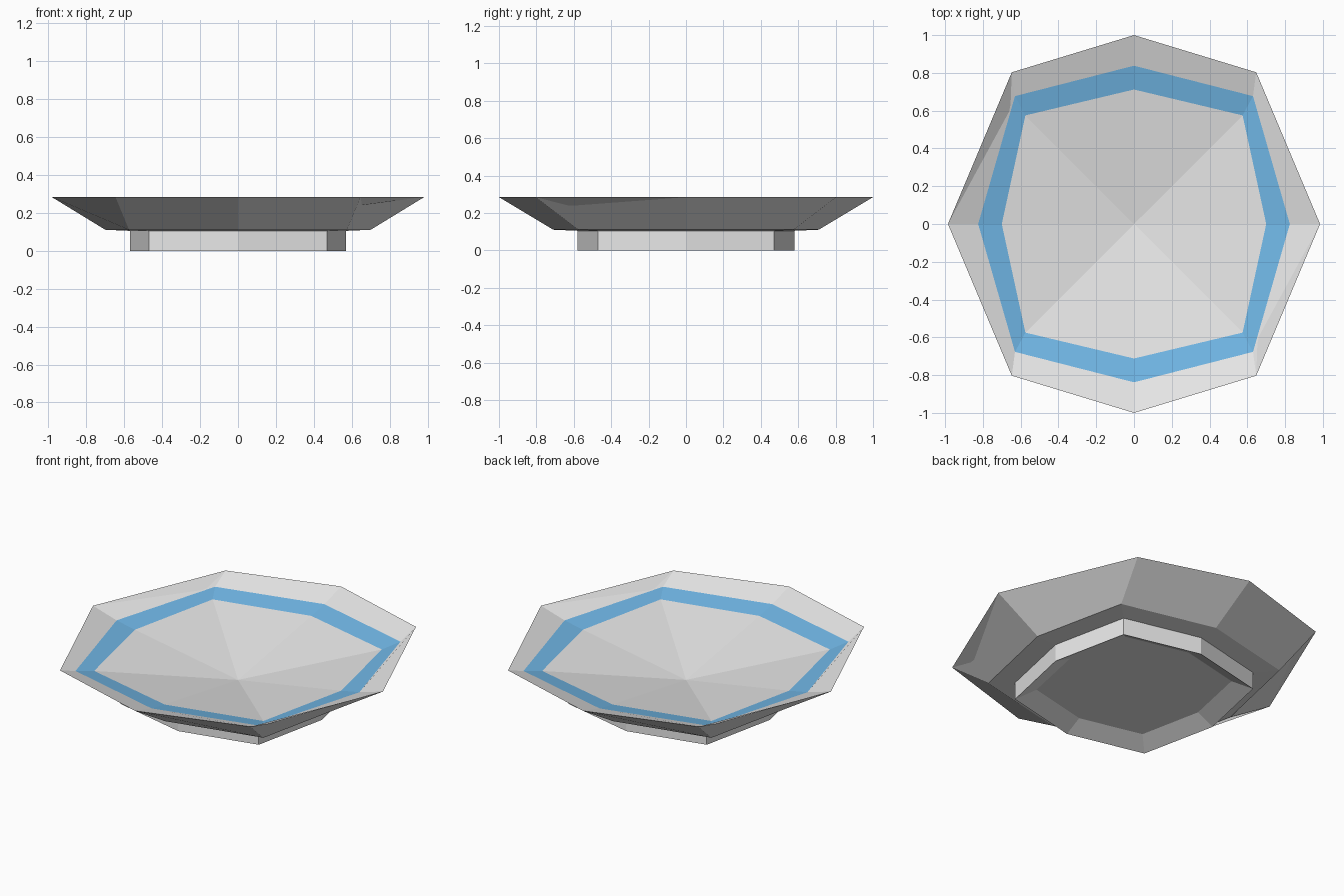
import bpy
import bmesh

if "Cube" in bpy.data.objects:
    bpy.data.objects.remove(bpy.data.objects["Cube"])


def material(name, rgb):
    m = bpy.data.materials.new(name)
    m.diffuse_color = (*rgb, 1.0)
    m.use_nodes = True
    m.node_tree.nodes["Principled BSDF"].inputs["Base Color"].default_value = m.diffuse_color
    return m


white = material("glazed white", (0.8, 0.8, 0.8))
blue = material("blue band", (0.17, 0.49, 0.82))


def octagon(x, y, dx, dy, z):
    """Eight points: two axis radii and one mirrored diagonal corner."""
    return [(x, 0, z), (dx, dy, z), (0, y, z), (-dx, dy, z),
            (-x, 0, z), (-dx, -dy, z), (0, -y, z), (dx, -dy, z)]


def loft(name, rings, start_z, end_z, mats, painted=()):
    """Skin octagon rings, closing both ends with a fan to a centre point."""
    bm = bmesh.new()
    loops = [[bm.verts.new(p) for p in ring] for ring in rings]
    for loop, z in ((loops[0], start_z), (loops[-1], end_z)):
        centre = bm.verts.new((0, 0, z))
        for i in range(8):
            bm.faces.new((loop[i], loop[(i + 1) % 8], centre))
    for k in range(len(loops) - 1):
        a, b = loops[k], loops[k + 1]
        for i in range(8):
            j = (i + 1) % 8
            f = bm.faces.new((a[i], a[j], b[j], b[i]))
            f.material_index = 1 if k in painted else 0
    bmesh.ops.recalc_face_normals(bm, faces=bm.faces[:])
    me = bpy.data.meshes.new(name)
    bm.to_mesh(me)
    bm.free()
    for m in mats:
        me.materials.append(m)
    ob = bpy.data.objects.new(name, me)
    bpy.context.collection.objects.link(ob)
    return ob


# Dish: shallow inside, painted band, sharp rim, sloping underside
loft("dish", [
    octagon(0.70, 0.712, 0.575, 0.575, 0.214),   # inner edge of band
    octagon(0.825, 0.838, 0.63, 0.677, 0.238),   # outer edge of band
    octagon(0.985, 1.0, 0.647, 0.803, 0.285),    # rim
    octagon(0.70, 0.71, 0.575, 0.575, 0.111),    # bottom edge
], 0.093, 0.08, [white, blue], painted=(0,))

# Foot: upright outer wall, sloped inner wall around a recessed floor
loft("foot_ring", [
    octagon(0.57, 0.58, 0.47, 0.47, 0.106),
    octagon(0.57, 0.58, 0.47, 0.47, 0.0),
    octagon(0.465, 0.475, 0.385, 0.385, 0.055),
], 0.085, 0.055, [white])
